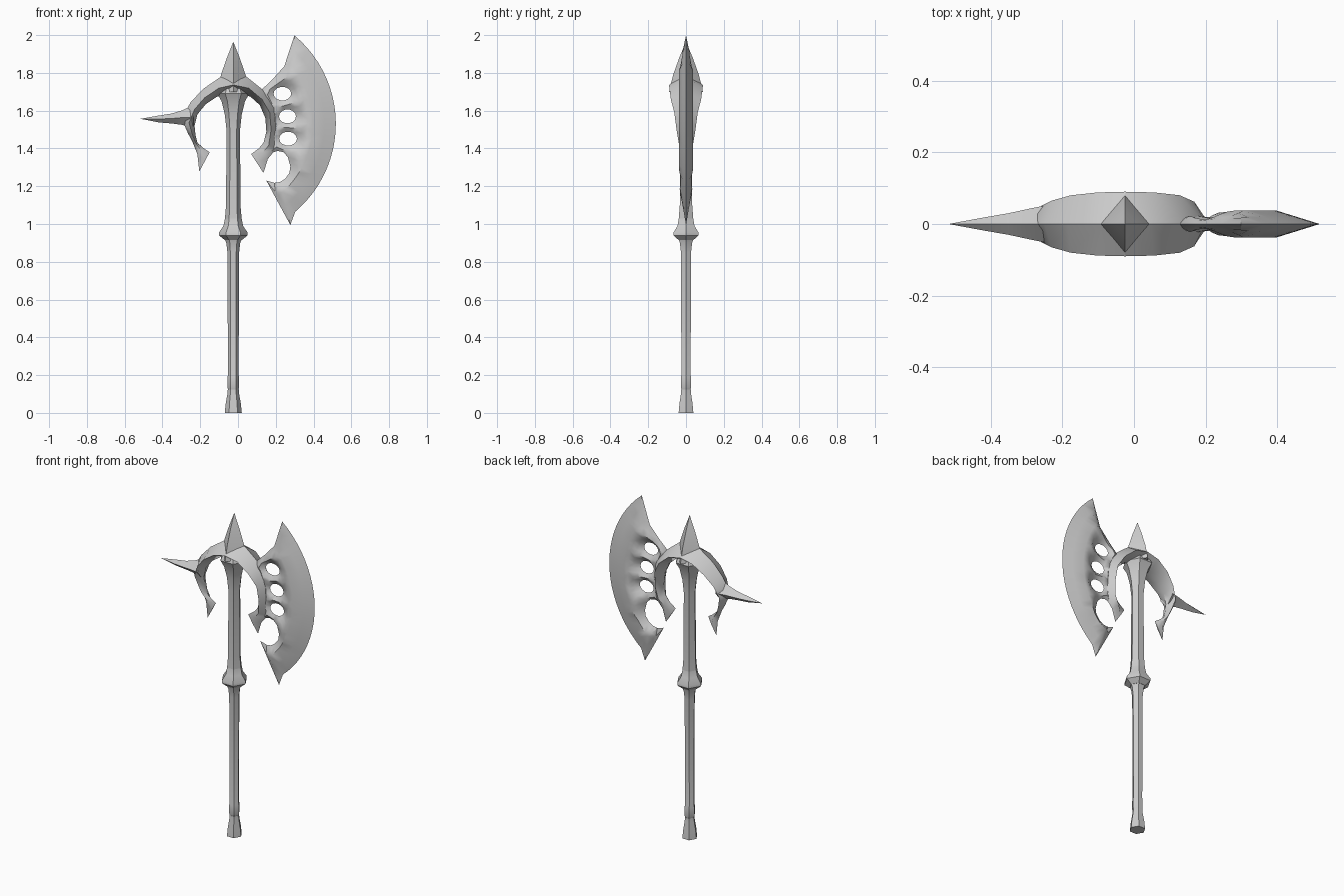
import bpy, bmesh, math
from mathutils import Vector
from mathutils.geometry import delaunay_2d_cdt, intersect_point_line

cube = bpy.data.objects.get("Cube")
if cube:
    bpy.data.objects.remove(cube, do_unlink=True)

steel = bpy.data.materials.new("grey_steel")
steel.use_nodes = True
GREY = (0.6, 0.6, 0.6, 1)
steel.diffuse_color = GREY
steel.node_tree.nodes["Principled BSDF"].inputs["Base Color"].default_value = GREY

AXIS = -0.025  # x of the shaft


def finish(name, bm, angle=35):
    bmesh.ops.recalc_face_normals(bm, faces=bm.faces)
    mesh = bpy.data.meshes.new(name)
    bm.to_mesh(mesh)
    bm.free()
    mesh.materials.append(steel)
    mesh.polygons.foreach_set("use_smooth", [True] * len(mesh.polygons))
    mesh.set_sharp_from_angle(angle=math.radians(angle))
    obj = bpy.data.objects.new(name, mesh)
    bpy.context.collection.objects.link(obj)


def loft(name, rings, angle=35):
    """Skin a list of equally long vertex rings and cap both ends."""
    bm = bmesh.new()
    loops = [[bm.verts.new(p) for p in ring] for ring in rings]
    n = len(loops[0])
    for a, b in zip(loops, loops[1:]):
        for i in range(n):
            j = (i + 1) % n
            bm.faces.new((a[i], a[j], b[j], b[i]))
    bm.faces.new(loops[0])
    bm.faces.new(loops[-1])
    bmesh.ops.remove_doubles(bm, verts=bm.verts, dist=1e-5)
    finish(name, bm, angle)


def lathe(name, profile, sides=6):
    rings = []
    for r, z in profile:
        turn = [math.tau * i / sides for i in range(sides)]
        rings.append([(AXIS + r * math.cos(a), r * math.sin(a), z) for a in turn])
    loft(name, rings)


def diamond(inner, outer, t, ridge=0.42):
    """Four-point section from an inner to an outer edge, half thickness t."""
    a, b = Vector((inner[0], 0, inner[1])), Vector((outer[0], 0, outer[1]))
    mid, side = a.lerp(b, ridge), Vector((0, t, 0))
    return [a, mid + side, b, mid - side]


# Shaft parts
lathe("pommel", [(.045, 0), (.04, .05), (.031, .1), (.029, .125)])
lathe("lower_shaft", [(.026, .12), (.031, .135), (.031, .19), (.028, .2),
                      (.031, .85), (.037, .9), (.045, .92)])
lathe("collar", [(.045, .915), (.076, .94), (.076, .955), (.052, .99), (.042, 1.04)])
lathe("upper_shaft", [(.045, 1.02), (.038, 1.1), (.036, 1.5), (.045, 1.58),
                      (.062, 1.65), (.085, 1.69), (.06, 1.74)])

# Top spike
loft("top_spike", [[(AXIS + w, 0, z), (AXIS, d, z), (AXIS - w, 0, z), (AXIS, -d, z)]
                   for w, d, z in [(.085, .09, 1.7), (.065, .068, 1.79),
                                   (.034, .036, 1.88), (0, 0, 1.965)]])

# Curved arms: inner edge, outer edge, half thickness
CROWN = ((AXIS, 1.69), (AXIS, 1.8), .09)
left_side = [CROWN, ((-.11, 1.675), (-.09, 1.78), .088), ((-.17, 1.635), (-.185, 1.715), .08),
             ((-.215, 1.58), (-.25, 1.645), .065), ((-.23, 1.52), (-.3, 1.56), .05),
             ((-.225, 1.47), (-.265, 1.48), .036), ((-.215, 1.43), (-.243, 1.44), .028),
             ((-.18, 1.4), (-.215, 1.37), .018), ((-.15, 1.38), (-.205, 1.278), .003)]
right_side = [CROWN, ((.065, 1.675), (.045, 1.78), .088), ((.115, 1.63), (.145, 1.7), .08),
              ((.145, 1.56), (.2, 1.63), .062), ((.15, 1.49), (.21, 1.51), .05),
              ((.135, 1.43), (.2, 1.395), .036), ((.11, 1.4), (.158, 1.345), .022),
              ((.07, 1.37), (.135, 1.27), .003)]
loft("spike_arm", [diamond(*s) for s in left_side], 50)
loft("blade_arm", [diamond(*s) for s in right_side], 50)

# Rear horn
loft("rear_horn", [diamond((x, low), (x, high), t, .5) for x, low, high, t in
                   [(-.235, 1.5, 1.63, .054), (-.295, 1.525, 1.602, .042),
                    (-.35, 1.532, 1.585, .03), (-.42, 1.538, 1.574, .018),
                    (-.517, 1.557, 1.557, 0)]], 50)

# Blade: round cutting edge, straight back, scalloped gap and three holes
CENTRE, RADIUS, STEPS = Vector((-.092, 1.53)), .61, 22
HOLES = [(.235, 1.69, .047, .036), (.262, 1.57, .045, .037), (.265, 1.452, .047, .037)]


def polar(r, degrees):
    a = math.radians(degrees)
    return CENTRE + Vector((r * math.cos(a), r * math.sin(a)))


arc = [polar(RADIUS, 50.2 - 99.8 * i / STEPS) for i in range(STEPS + 1)]
back = [Vector(p) for p in [
    (.277, .995), (.22, 1.1), (.15, 1.23), (.193, 1.218), (.222, 1.222), (.25, 1.24),
    (.272, 1.27), (.277, 1.305), (.264, 1.355), (.24, 1.38), (.21, 1.387), (.17, 1.375),
    (.17, 1.42), (.18, 1.5), (.17, 1.58), (.14, 1.65), (.108, 1.695), (.177, 1.76), (.245, 1.835)]]
loops = [arc + back]
for cx, cz, rx, rz in HOLES:
    turn = [math.tau * i / 14 for i in range(14)]
    loops.append([Vector((cx + rx * math.cos(a), cz + rz * math.sin(a))) for a in turn])

points, edges = [], []
for loop in loops:
    first = len(points)
    points += loop
    edges += [(first + i, first + (i + 1) % len(loop)) for i in range(len(loop))]
blunt = [(points[a], points[b]) for a, b in edges if not (a < STEPS and b <= STEPS)]


def edge_distance(p):
    best = 1
    for a, b in blunt:
        f = min(1, max(0, intersect_point_line(p, a, b)[1]))
        best = min(best, (p - a.lerp(b, f)).length)
    return best


def half_thickness(p):
    bevel = .31 * (RADIUS - (p - CENTRE).length)
    return max(0, min(.038, bevel, .7 * edge_distance(p)))


# Inner points follow the cutting edge so the bevel ridge stays clean
for r in [.55, .488] + [.46 - .028 * i for i in range(10)]:
    for k in range(-18, 19):
        p = polar(r, k * 3.2)
        if edge_distance(p) > .012:
            points.append(p)

flat, _, tris, *_ = delaunay_2d_cdt(points, edges, [], 1, 1e-6)
bm = bmesh.new()
front, rear = {}, {}
for tri in tris:
    c = sum((flat[i] for i in tri), Vector((0, 0))) / len(tri)
    if any(((c.x - x) / rx) ** 2 + ((c.y - z) / rz) ** 2 < .93 for x, z, rx, rz in HOLES):
        continue
    for i in tri:
        if i not in front:
            p = flat[i]
            h = half_thickness(p)
            front[i] = bm.verts.new((p.x, -h, p.y))
            rear[i] = bm.verts.new((p.x, h, p.y)) if h > 1e-4 else front[i]
    bm.faces.new([front[i] for i in tri])
    if any(front[i] is not rear[i] for i in tri):
        bm.faces.new([rear[i] for i in reversed(tri)])
finish("axe_blade", bm, 40)
